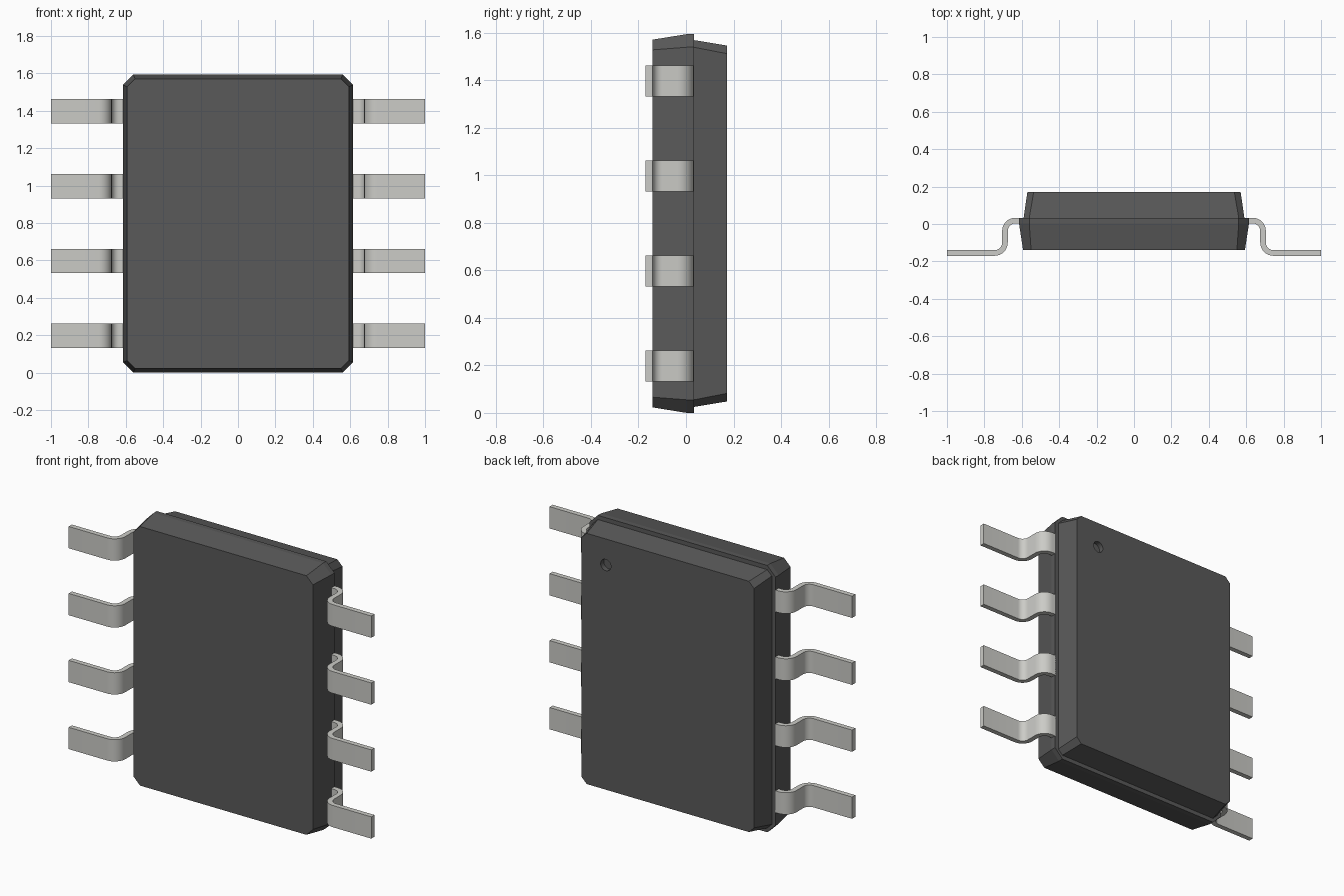
import bpy, bmesh
from math import sin, cos, pi, radians

if "Cube" in bpy.data.objects:
    bpy.data.objects.remove(bpy.data.objects["Cube"])

HEIGHT = 1.594


def material(name, color):
    m = bpy.data.materials.new(name)
    m.diffuse_color = (*color, 1)
    m.use_nodes = True
    m.node_tree.nodes["Principled BSDF"].inputs["Base Color"].default_value = m.diffuse_color
    return m


def loft(name, rings, mat):
    """Skin a stack of equal-length rings and cap both ends."""
    bm = bmesh.new()
    loops = [[bm.verts.new(p) for p in ring] for ring in rings]
    n = len(loops[0])
    for a, b in zip(loops, loops[1:]):
        for i in range(n):
            j = (i + 1) % n
            bm.faces.new((a[i], a[j], b[j], b[i]))
    bm.faces.new(loops[0])
    bm.faces.new(loops[-1])
    bmesh.ops.recalc_face_normals(bm, faces=bm.faces)
    mesh = bpy.data.meshes.new(name)
    bm.to_mesh(mesh)
    bm.free()
    ob = bpy.data.objects.new(name, mesh)
    bpy.context.collection.objects.link(ob)
    if mat:
        mesh.materials.append(mat)
    return ob


def activate(ob):
    bpy.ops.object.select_all(action='DESELECT')
    ob.select_set(True)
    bpy.context.view_layer.objects.active = ob


def octagon(y, hx, margin, cut):
    """Corner-cut rectangle in the xz plane."""
    hz, c = HEIGHT / 2 - margin, HEIGHT / 2
    pts = []
    for sx, sz, flip in ((1, 1, 0), (-1, 1, 1), (-1, -1, 0), (1, -1, 1)):
        pair = [(sx * hx, y, c + sz * (hz - cut)), (sx * (hx - cut), y, c + sz * hz)]
        pts += pair[::-1] if flip else pair
    return pts


def arc(cx, cy, r, a0, a1, n=8):
    return [(cx + r * cos(radians(a0 + (a1 - a0) * i / n)),
             cy + r * sin(radians(a0 + (a1 - a0) * i / n))) for i in range(n + 1)]


plastic = material("plastic", (0.1, 0.1, 0.1))
metal = material("metal", (0.6, 0.6, 0.57))

# Moulded body: front half, parting band, ledge, smaller back half
body = loft("body", [octagon(-0.14, 0.593, 0.023, 0.043),
                     octagon(0.003, 0.615, 0.0, 0.055),
                     octagon(0.033, 0.615, 0.0, 0.055),
                     octagon(0.033, 0.59, 0.025, 0.03),
                     octagon(0.172, 0.57, 0.048, 0.034)], plastic)

# Round orientation dimple in the back face
cutter = loft("dimple_cutter",
              [[(0.41 + 0.034 * cos(2 * pi * i / 32), y, 1.39 + 0.034 * sin(2 * pi * i / 32))
                for i in range(32)] for y in (0.142, 0.22)], plastic)
cutter.hide_render = True
mod = body.modifiers.new("dimple", 'BOOLEAN')
mod.operation = 'DIFFERENCE'
mod.solver = 'EXACT'
mod.object = cutter
activate(body)
bpy.ops.object.modifier_apply(modifier=mod.name)
bpy.data.objects.remove(cutter)

# Gull-wing leads: S-shaped strip profile extruded along z, on both sides
outer = [(0.612, 0.033)] + arc(0.635, -0.037, 0.07, 90, 0) \
    + arc(0.745, -0.1, 0.04, 180, 270) + [(1.0, -0.14)]
inner = [(0.612, 0.003)] + arc(0.635, -0.037, 0.04, 90, 0) \
    + arc(0.745, -0.1, 0.07, 180, 270) + [(1.0, -0.17)]

for side, label in ((-1, "left"), (1, "right")):
    for k in range(4):
        z = HEIGHT / 2 + (k - 1.5) * 0.4
        rings = [[(side * ox, oy, z - 0.065), (side * ox, oy, z + 0.065),
                  (side * ix, iy, z + 0.065), (side * ix, iy, z - 0.065)]
                 for (ox, oy), (ix, iy) in zip(outer, inner)]
        lead = loft(f"{label}_lead_{k + 1}", rings, metal)
        activate(lead)
        bpy.ops.object.shade_smooth_by_angle(angle=radians(30))
